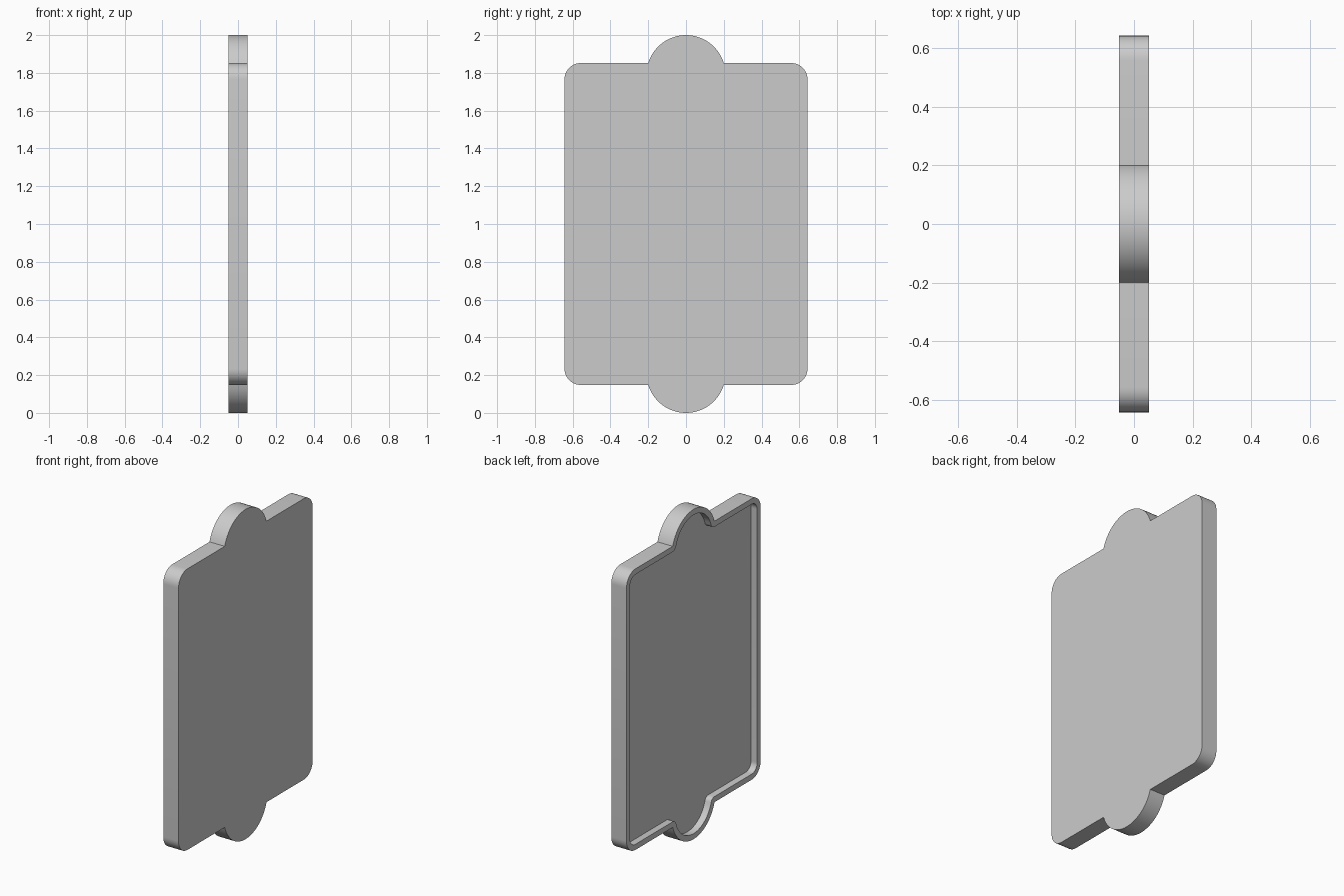
import bpy, bmesh
from math import sin, cos, atan2, pi, hypot, radians

cube = bpy.data.objects.get("Cube")
if cube:
    bpy.data.objects.remove(cube)

HALF_WIDTH, HALF_HEIGHT = 0.643, 0.852   # main rectangle
CORNER = 0.085                           # rounded corner radius
TAB_HALF, TAB_TOP = 0.2, 1.0             # round tab, top and bottom
HALF_DEPTH, FLOOR_X = 0.051, -0.01       # slab half thickness, recess floor
RIM = 0.034                              # rim width

rise = TAB_TOP - HALF_HEIGHT
TAB_R = (TAB_HALF ** 2 + rise ** 2) / (2 * rise)
TAB_Z = TAB_TOP - TAB_R


def arc(cy, cz, r, start, end, steps):
    angles = [start + (end - start) * i / steps for i in range(steps + 1)]
    return [(cy + r * cos(a), cz + r * sin(a)) for a in angles]


def outline(inset):
    """Closed outline, built as one quarter and mirrored twice."""
    lean = atan2(HALF_HEIGHT - TAB_Z, TAB_HALF)
    quarter = arc(HALF_WIDTH - CORNER, HALF_HEIGHT - CORNER, CORNER - inset, 0, pi / 2, 10)
    quarter += arc(TAB_HALF, HALF_HEIGHT, inset, -pi / 2, lean - pi, 6)
    quarter += arc(0, TAB_Z, TAB_R - inset, lean, pi / 2, 14)
    half = quarter + [(-y, z) for y, z in reversed(quarter[:-1])]
    return half + [(y, -z) for y, z in reversed(half)]


# Tray: flat face on +x, raised rim around a recess on -x
bm = bmesh.new()
loops = [
    [bm.verts.new((x, y, z + 1)) for y, z in outline(inset)]
    for x, inset in ((HALF_DEPTH, 0), (-HALF_DEPTH, 0), (-HALF_DEPTH, RIM), (FLOOR_X, RIM))
]
for near, far in zip(loops, loops[1:]):
    for i in range(len(near)):
        j = (i + 1) % len(near)
        bm.faces.new((near[i], near[j], far[j], far[i]))
bm.faces.new(loops[0])
bm.faces.new(loops[-1])
bmesh.ops.remove_doubles(bm, verts=bm.verts[:], dist=0.0005)
bmesh.ops.recalc_face_normals(bm, faces=bm.faces[:])

mesh = bpy.data.meshes.new("tray_panel")
bm.to_mesh(mesh)
bm.free()
panel = bpy.data.objects.new("tray_panel", mesh)
bpy.context.collection.objects.link(panel)

# Plain grey finish
grey = bpy.data.materials.new("light_grey")
grey.use_nodes = True
colour = (0.6, 0.6, 0.6, 1)
grey.diffuse_color = colour
grey.node_tree.nodes["Principled BSDF"].inputs["Base Color"].default_value = colour
mesh.materials.append(grey)

bpy.ops.object.select_all(action='DESELECT')
panel.select_set(True)
bpy.context.view_layer.objects.active = panel
bpy.ops.object.shade_smooth_by_angle(angle=radians(30))
